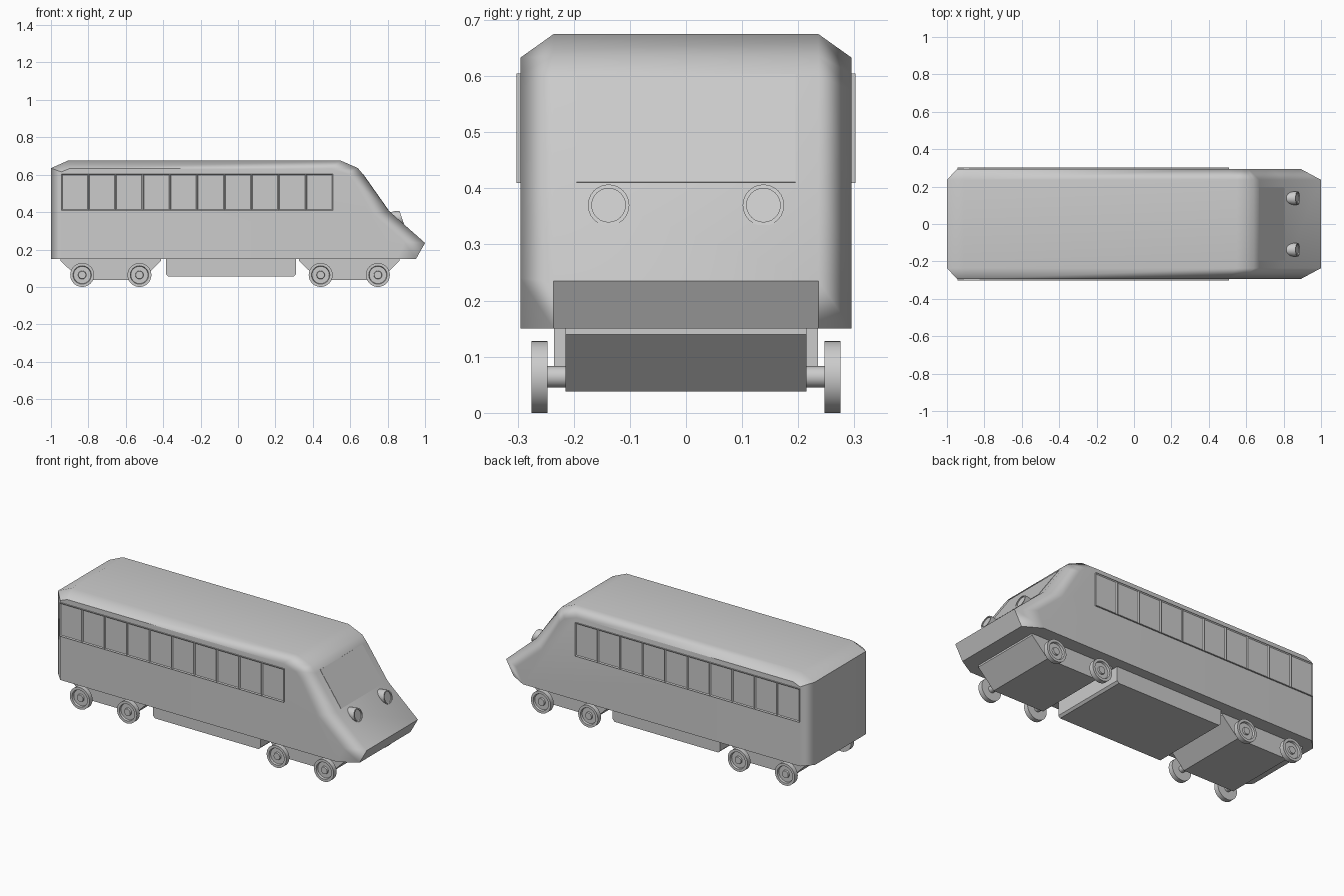
import bpy, bmesh, math
from mathutils import Vector, Matrix

if "Cube" in bpy.data.objects:
    bpy.data.objects.remove(bpy.data.objects["Cube"])


def finish(name, bm, angle=None):
    bmesh.ops.recalc_face_normals(bm, faces=bm.faces)
    me = bpy.data.meshes.new(name)
    bm.to_mesh(me)
    bm.free()
    ob = bpy.data.objects.new(name, me)
    bpy.context.collection.objects.link(ob)
    if angle:
        bpy.ops.object.select_all(action='DESELECT')
        ob.select_set(True)
        bpy.context.view_layer.objects.active = ob
        bpy.ops.object.shade_smooth_by_angle(angle=math.radians(angle))
    return ob


def loft(bm, loops):
    """Skin between matching closed loops and cap both ends."""
    rings = [[bm.verts.new(p) for p in loop] for loop in loops]
    for a, b in zip(rings, rings[1:]):
        for i in range(len(a)):
            j = (i + 1) % len(a)
            bm.faces.new((a[i], a[j], b[j], b[i]))
    bm.faces.new(rings[0])
    bm.faces.new(rings[-1])


def slab(profile, half):
    return [[(x, y, z) for x, z in profile] for y in (-half, half)]


def turned(name, profile, centre, axis='Y', segs=32, side=1):
    """Revolve (radius, distance) pairs around an axis through centre."""
    bm = bmesh.new()
    loops = []
    for r, d in profile:
        ring = []
        for i in range(segs):
            a = math.tau * i / segs
            u, v = r * math.cos(a), r * math.sin(a)
            ring.append(Vector(centre) + (Vector((u, d * side, v)) if axis == 'Y'
                                          else Vector((d, u, v))))
        loops.append(ring)
    loft(bm, loops)
    return finish(name, bm, 35)


# Body shell: full profile in the middle, inset profile on the flanks
outer = [(-1, 0.15), (-1, 0.635), (-0.91, 0.675), (0.55, 0.675), (0.64, 0.636),
         (0.67, 0.60), (0.805, 0.408), (1.0, 0.235), (0.952, 0.15)]
inner = [(-0.945, 0.15), (-0.945, 0.615), (-0.90, 0.633), (0.50, 0.633), (0.58, 0.605),
         (0.61, 0.575), (0.725, 0.385), (0.89, 0.24), (0.85, 0.15)]
bm = bmesh.new()
loft(bm, [[(x, y, z) for x, z in prof] for prof, y in
          ((inner, -0.295), (outer, -0.236), (outer, 0.236), (inner, 0.295))])
body = finish("body_shell", bm, 50)
wn = body.modifiers.new("weighted", 'WEIGHTED_NORMAL')
wn.keep_sharp = True

# Windscreen: thin pane lying on the front slope
bm = bmesh.new()
loft(bm, slab([(0.655, 0.595), (0.669, 0.604), (0.805, 0.411), (0.791, 0.402)], 0.195))
finish("windscreen", bm)

# Side windows: a row of framed panes on each flank
x0, x1, count = -0.945, 0.508, 10
step = (x1 - x0) / count
for side, label in ((-1, "front"), (1, "back")):
    for i in range(count):
        bm = bmesh.new()
        bmesh.ops.create_cube(bm, size=1, matrix=Matrix.Translation(
            (x0 + step * (i + 0.5), side * 0.2965, 0.507)) @ Matrix.Diagonal((step, 0.011, 0.195, 1)))
        face = [f for f in bm.faces if f.normal.y * side > 0.9]
        bmesh.ops.inset_region(bm, faces=face, thickness=0.008)
        bmesh.ops.translate(bm, verts=face[0].verts, vec=(0, -side * 0.005, 0))
        finish(f"{label}_window_{i + 1}", bm)

# Headlights: short barrels with a raked, recessed lens
for side in (-1, 1):
    lamp = turned("headlight", [(0.026, -0.08), (0.037, -0.015), (0.037, 0), (0.030, 0), (0.030, -0.006)],
                  (0.876, side * 0.138, 0.37), axis='X', segs=24)
    for v in lamp.data.vertices:
        if v.co.x > 0.85:
            v.co.x -= (v.co.z - 0.37) * 0.33

# Underfloor equipment box
bm = bmesh.new()
loft(bm, slab([(-0.385, 0.152), (-0.385, 0.067), (-0.373, 0.055),
               (0.298, 0.055), (0.31, 0.067), (0.31, 0.152)], 0.235))
finish("underfloor_box", bm)

# Bogies with axles and wheels
for cx in (-0.68, 0.595):
    bm = bmesh.new()
    loft(bm, slab([(cx - 0.268, 0.152), (cx - 0.268, 0.14), (cx - 0.165, 0.038),
                   (cx + 0.165, 0.038), (cx + 0.268, 0.14), (cx + 0.268, 0.152)], 0.215))
    finish("bogie_frame", bm)
    for dx in (-0.153, 0.153):
        c = (cx + dx, 0, 0.064)
        turned("axle", [(0.019, -0.255), (0.019, 0.255)], c, segs=20)
        for side in (-1, 1):
            turned("wheel", [(0.064, 0.247), (0.064, 0.275), (0.049, 0.275), (0.046, 0.264),
                             (0.022, 0.264), (0.020, 0.273)], c, side=side)
